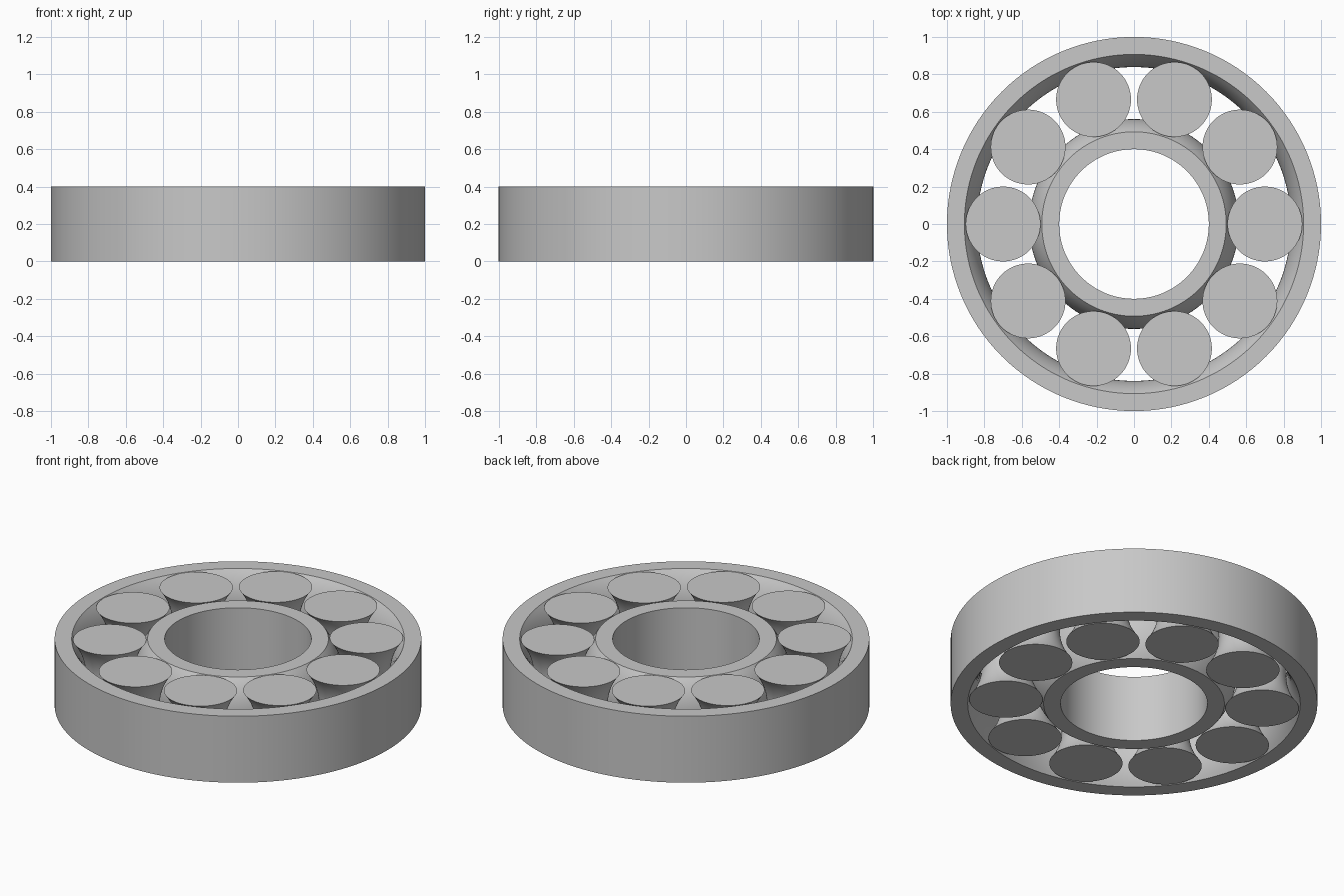
import bpy
import bmesh
import math

HEIGHT = 0.4
ROLLERS = 10
PITCH_RADIUS = 0.7
BULGE = 0.068

if "Cube" in bpy.data.objects:
    bpy.data.objects.remove(bpy.data.objects["Cube"], do_unlink=True)

steel = bpy.data.materials.new("grey steel")
steel.use_nodes = True
grey = (0.58, 0.58, 0.58, 1)
steel.diffuse_color = grey
steel.node_tree.nodes["Principled BSDF"].inputs["Base Color"].default_value = grey


def arc(edge_radius, bulge, steps=20):
    """Rising circular-arc profile that shifts by bulge at mid height."""
    half = HEIGHT / 2
    big = (half ** 2 + bulge ** 2) / (2 * abs(bulge))
    sweep = math.asin(half / big)
    points = []
    for i in range(steps + 1):
        a = sweep * (2 * i / steps - 1)
        shift = big * math.cos(a) - (big - abs(bulge))
        points.append((edge_radius + math.copysign(1, bulge) * shift,
                       half + big * math.sin(a)))
    return points


def lathe(name, profile, segments, closed):
    """Spin a profile of (radius, z) points round the z axis."""
    bm = bmesh.new()
    verts = [bm.verts.new((r, 0, z)) for r, z in profile]
    edges = [bm.edges.new(pair) for pair in zip(verts, verts[1:])]
    if closed:
        edges.append(bm.edges.new((verts[-1], verts[0])))
    bmesh.ops.spin(bm, geom=verts + edges, cent=(0, 0, 0), axis=(0, 0, 1),
                   angle=math.tau, steps=segments, use_merge=False)
    bmesh.ops.remove_doubles(bm, verts=bm.verts, dist=0.0001)
    if not closed:
        bmesh.ops.holes_fill(bm, edges=[e for e in bm.edges if e.is_boundary], sides=0)
    bmesh.ops.recalc_face_normals(bm, faces=bm.faces)
    mesh = bpy.data.meshes.new(name)
    bm.to_mesh(mesh)
    bm.free()
    mesh.materials.append(steel)
    obj = bpy.data.objects.new(name, mesh)
    bpy.context.collection.objects.link(obj)
    bpy.ops.object.select_all(action="DESELECT")
    obj.select_set(True)
    bpy.context.view_layer.objects.active = obj
    bpy.ops.object.shade_smooth_by_angle(angle=math.radians(30))
    return obj


# Outer and inner rings with convex raceways
lathe("outer_ring", arc(0.907, -BULGE) + [(1, HEIGHT), (1, 0)], 128, True)
lathe("inner_ring", arc(0.493, BULGE) + [(0.4, HEIGHT), (0.4, 0)], 128, True)

# Waisted rollers, sharing one mesh
roller = lathe("roller_1", arc(0.2, -BULGE), 64, False)
for i in range(ROLLERS):
    if i:
        roller = roller.copy()
        roller.name = f"roller_{i + 1}"
        bpy.context.collection.objects.link(roller)
    angle = math.tau * i / ROLLERS
    roller.location = (PITCH_RADIUS * math.cos(angle), PITCH_RADIUS * math.sin(angle), 0)
